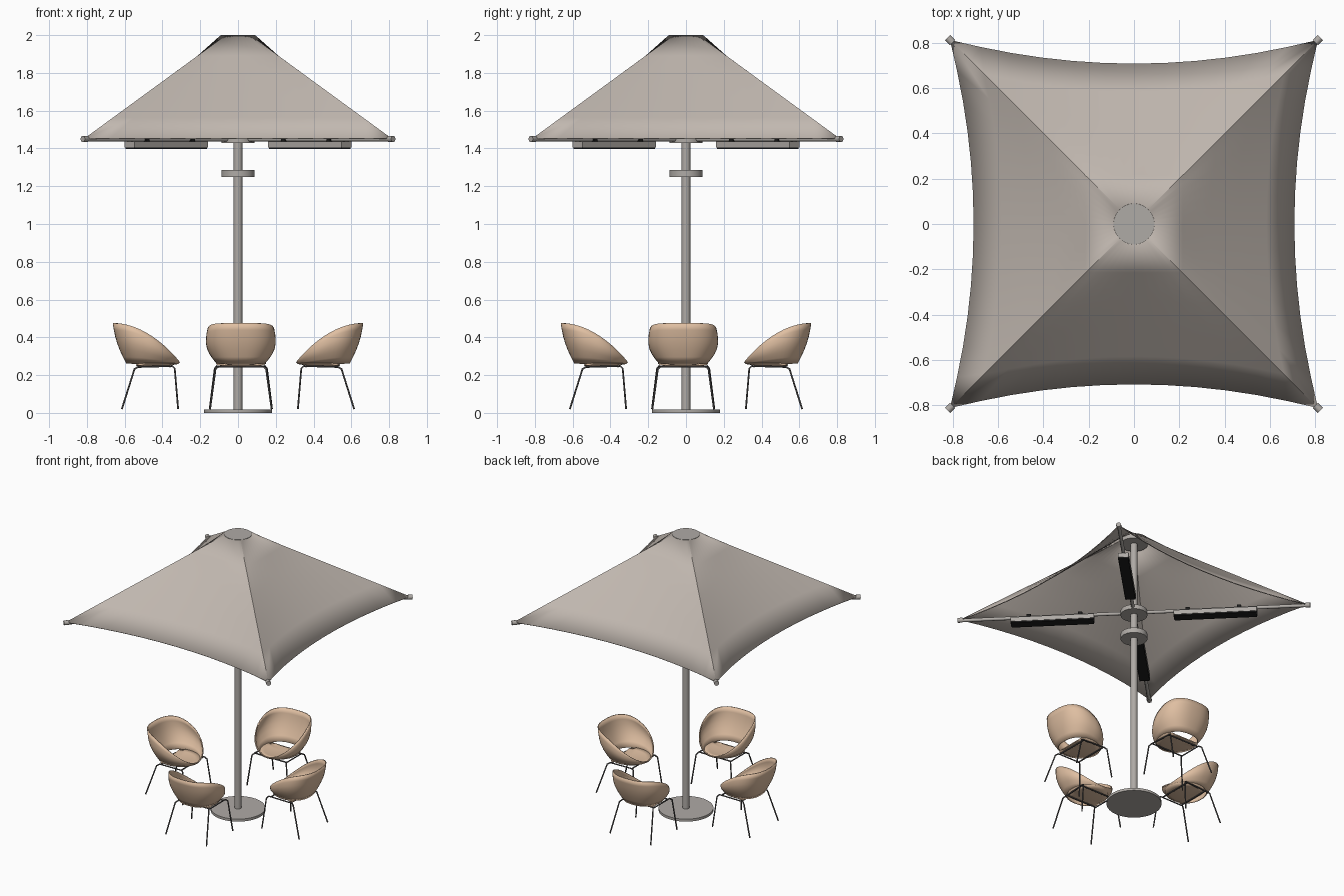
import bpy, math
from mathutils import Matrix, Vector

if "Cube" in bpy.data.objects:
    bpy.data.objects.remove(bpy.data.objects["Cube"])


def material(name, rgb):
    m = bpy.data.materials.new(name)
    m.diffuse_color = (*rgb, 1)
    m.use_nodes = True
    m.node_tree.nodes["Principled BSDF"].inputs["Base Color"].default_value = m.diffuse_color
    return m


FABRIC = material("warm grey fabric", (0.53, 0.475, 0.43))
METAL = material("grey metal", (0.43, 0.405, 0.38))
BLACK = material("black", (0.012, 0.012, 0.012))
TAN = material("tan shell", (0.74, 0.52, 0.36))
ROD = material("dark rod", (0.09, 0.085, 0.085))


def finish(o, mat, angle=None, solid=0):
    o.data.materials.append(mat)
    if solid:
        s = o.modifiers.new("thickness", 'SOLIDIFY')
        s.thickness = solid
        s.offset = 0
    if angle:
        bpy.ops.object.select_all(action='DESELECT')
        o.select_set(True)
        bpy.context.view_layer.objects.active = o
        bpy.ops.object.shade_smooth_by_angle(angle=math.radians(angle))
    return o


def mesh(name, verts, faces, mat, angle=40, solid=0, mat4=None):
    me = bpy.data.meshes.new(name)
    me.from_pydata(verts, [], faces)
    me.update()
    o = bpy.data.objects.new(name, me)
    bpy.context.collection.objects.link(o)
    if mat4:
        o.matrix_world = mat4
    return finish(o, mat, angle, solid)


def cylinder(name, r, z0, z1, mat, sides=48):
    bpy.ops.mesh.primitive_cylinder_add(vertices=sides, radius=r, depth=z1 - z0,
                                        location=(0, 0, (z0 + z1) / 2))
    o = bpy.context.object
    o.name = name
    return finish(o, mat, 40)


def box(name, x0, x1, w, z0, z1, mat, mat4):
    bpy.ops.mesh.primitive_cube_add(size=1)
    o = bpy.context.object
    o.name = name
    o.matrix_world = (mat4 @ Matrix.Translation(((x0 + x1) / 2, 0, (z0 + z1) / 2))
                      @ Matrix.Diagonal((x1 - x0, w, z1 - z0, 1)))
    return finish(o, mat)


def rod(name, pts, r, mat, mat4, sides=10):
    # straight round bars through the given points, with ball-like mitred bends
    cu = bpy.data.curves.new(name, 'CURVE')
    cu.dimensions = '3D'
    cu.bevel_depth = r
    cu.bevel_resolution = 2
    cu.use_fill_caps = True
    sp = cu.splines.new('POLY')
    sp.points.add(len(pts) - 1)
    for p, q in zip(sp.points, pts):
        p.co = (*q, 1)
    o = bpy.data.objects.new(name, cu)
    bpy.context.collection.objects.link(o)
    o.matrix_world = mat4
    cu.materials.append(mat)
    return o


def strips(rows, n, closed=True):
    last = n if closed else n - 1
    return [(r * n + i, r * n + (i + 1) % n, (r + 1) * n + (i + 1) % n, (r + 1) * n + i)
            for r in range(rows - 1) for i in range(last)]


# pole, base, hubs and top cap
cylinder("base_disc", 0.18, 0, 0.018, METAL, 64)
cylinder("pole", 0.023, 0.01, 1.98, METAL, 32)
cylinder("lower_hub", 0.088, 1.25, 1.286, METAL)
cylinder("rib_hub", 0.088, 1.43, 1.462, METAL)
cylinder("top_cap", 0.09, 1.965, 2.0, METAL)

# canopy: straight panels from the cap circle to four inward-bowed edges
SEG, ROWS = 12, 6
n = SEG * 4
verts = []
for r in range(ROWS):
    t = r / (ROWS - 1)
    for k in range(4):
        rot = Matrix.Rotation(k * math.pi / 2, 3, 'Z')
        for i in range(SEG):
            s = 2 * i / SEG - 1
            a = s * math.pi / 4
            inner = Vector((0.09 * math.cos(a), 0.09 * math.sin(a), 1.997))
            outer = Vector((0.705 + 0.105 * s * s, 0.81 * s, 1.452))
            verts.append(rot @ inner.lerp(outer, t))
faces = [f[::-1] for f in strips(ROWS, n)]
mesh("canopy", verts, faces, FABRIC, 35, 0.006)

# ribs on the diagonals, each carrying a heater
for k in range(4):
    M = Matrix.Rotation(math.pi / 4 + k * math.pi / 2, 4, 'Z')
    rod("rib", [(0.05, 0, 1.448), (1.15, 0, 1.448)], 0.012, METAL, M)
    rod("rib_tip", [(1.13, 0, 1.45), (1.162, 0, 1.45)], 0.017, METAL, M)
    box("heater_case", 0.262, 0.812, 0.072, 1.405, 1.436, METAL, M)
    box("heater_panel", 0.266, 0.808, 0.066, 1.396, 1.406, BLACK, M)
    for x in (0.354, 0.693):
        box("heater_clip", x - 0.014, x + 0.014, 0.034, 1.43, 1.466, BLACK, M)


# chairs: local +x points outward from the pole
def rim_height(x):
    t = max(0, min(1, (x - 0.31) / 0.35))
    return 0.27 + 0.205 * (1 - (1 - t) ** 2)


def oval(a, cx, back, front, half, e):
    c, s = math.cos(a), math.sin(a)
    p = 2 / e if c > 0 else 1
    x = abs(c) ** p * (back if c > 0 else -front)
    return cx + x, math.copysign(abs(s) ** p, s) * half


def chair(M):
    N, R = 48, 7
    vs = []
    # wrap-around shell, tall at the back and pinched at the front
    for r in range(R):
        t = r / (R - 1)
        bulge = math.sin(t * math.pi)
        for i in range(N):
            a = 2 * math.pi * i / N
            bx, by = oval(a, 0.46, 0.128, 0.14, 0.125, 2.4)
            tx, ty = oval(a, 0.48, 0.18, 0.17, 0.175, 2.6)
            z0, z1 = 0.262, rim_height(tx)
            h = (z1 - z0) / 0.21
            vs.append((bx + (tx - bx) * t + 0.012 * bulge * h * math.cos(a),
                       by + (ty - by) * t + 0.03 * bulge * h ** 0.5 * math.sin(a),
                       z0 + (z1 - z0) * t))
    mesh("chair_shell", vs, strips(R, N), TAN, 50, 0.007, M)

    # dished seat with a straight rear edge, leaving a slot under the backrest
    vs = []
    for r in range(5):
        t = r / 4
        for i in range(N):
            x, y = oval(2 * math.pi * i / N, 0.46, 0.128, 0.145, 0.132, 2.2)
            x = min(0.535, 0.46 + (x - 0.46) * max(t, 0.01))
            y *= max(t, 0.01)
            vs.append((x, y, 0.25 + 0.014 * t * t * (1 if x < 0.5 else 0.4)))
    mesh("chair_seat", vs, strips(5, N) + [tuple(range(N))[::-1]], TAN, 50, 0.01, M)

    # leg frames and cross bars
    for s in (-1, 1):
        rod("chair_leg_frame",
            [(0.317, s * 0.165, 0.02), (0.335, s * 0.138, 0.235), (0.348, s * 0.128, 0.248),
             (0.53, s * 0.122, 0.243), (0.548, s * 0.134, 0.232), (0.615, s * 0.163, 0.02)],
            0.0048, ROD, M)
    for x in (0.36, 0.52):
        rod("chair_cross_bar", [(x, -0.126, 0.244), (x, 0.126, 0.244)], 0.0048, ROD, M)


for k in range(4):
    shift = (0, -0.015, 0) if k % 2 == 0 else (0.015, 0, 0)
    chair(Matrix.Translation(shift) @ Matrix.Rotation(k * math.pi / 2, 4, 'Z'))
